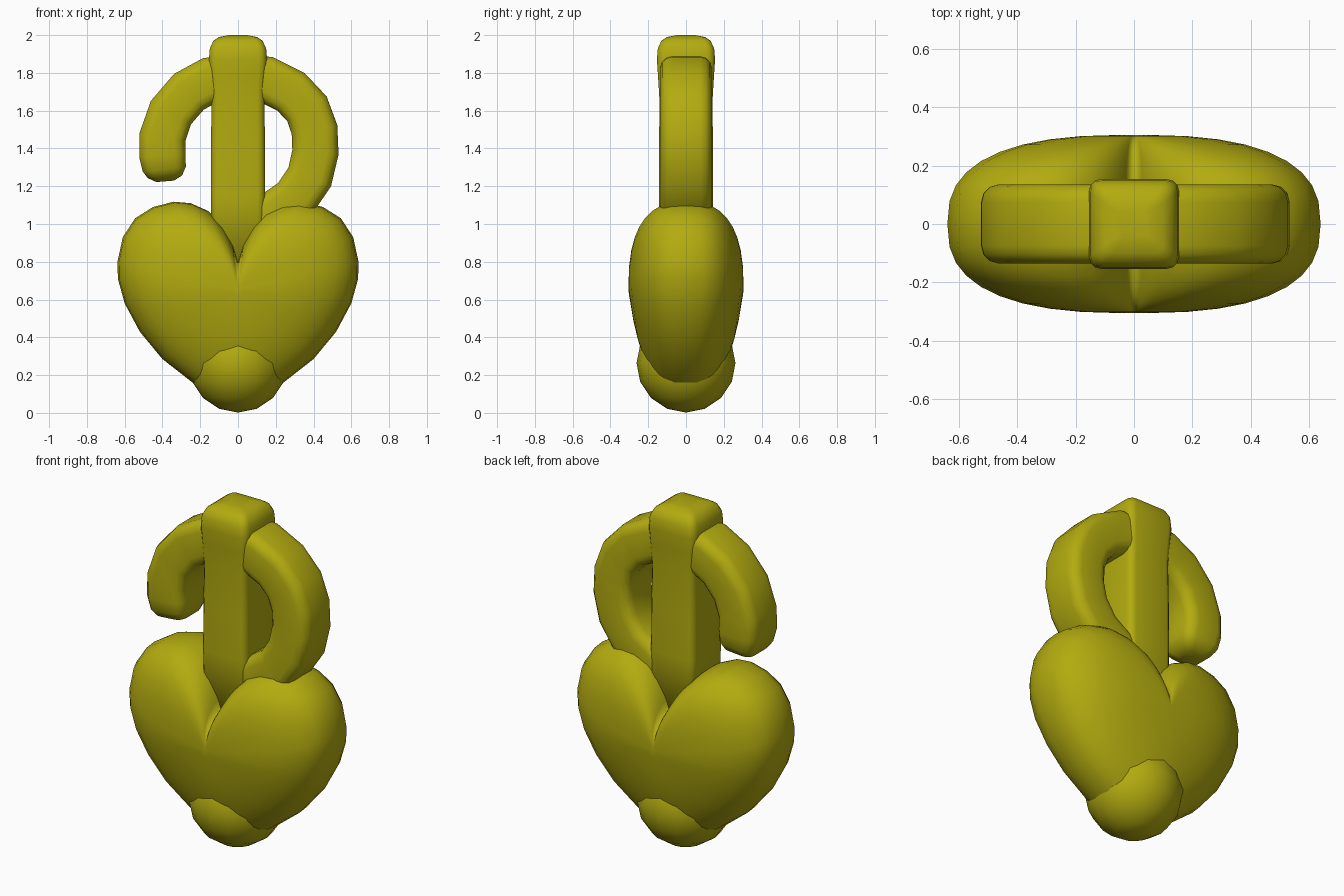
import bpy, bmesh, math
from mathutils import Vector

if "Cube" in bpy.data.objects:
    bpy.data.objects.remove(bpy.data.objects["Cube"])

OLIVE = (0.45, 0.41, 0.005, 1)
olive = bpy.data.materials.new("olive_yellow")
olive.use_nodes = True
olive.diffuse_color = OLIVE
bsdf = next(n for n in olive.node_tree.nodes if n.type == 'BSDF_PRINCIPLED')
bsdf.inputs["Base Color"].default_value = OLIVE
bsdf.inputs["Roughness"].default_value = 0.6


def finish(name, bm):
    bmesh.ops.recalc_face_normals(bm, faces=bm.faces)
    for f in bm.faces:
        f.smooth = True
    mesh = bpy.data.meshes.new(name)
    bm.to_mesh(mesh)
    bm.free()
    mesh.materials.append(olive)
    obj = bpy.data.objects.new(name, mesh)
    bpy.context.collection.objects.link(obj)
    return obj


def loft(name, rings):
    """Skin a list of closed rings and cap both ends."""
    bm = bmesh.new()
    loops = [[bm.verts.new(p) for p in ring] for ring in rings]
    n = len(loops[0])
    for a, b in zip(loops, loops[1:]):
        for i in range(n):
            j = (i + 1) % n
            bm.faces.new((a[i], a[j], b[j], b[i]))
    bm.faces.new(loops[0])
    bm.faces.new(loops[-1])
    return finish(name, bm)


def rounded_square(half_u, half_v, radius, steps):
    """Rounded rectangle as (u, v) pairs."""
    pts = []
    for k, (su, sv) in enumerate([(1, 1), (-1, 1), (-1, -1), (1, -1)]):
        for s in range(steps + 1):
            a = math.pi / 2 * (k + s / steps)
            pts.append((su * (half_u - radius) + radius * math.cos(a),
                        sv * (half_v - radius) + radius * math.sin(a)))
    return pts


# Puffy heart: the outline shrinks toward the front and back along a soft curve
MID = 0.65
half = [(0.03, 0.9), (0.09, 1.0), (0.16, 1.07), (0.25, 1.11), (0.34, 1.118),
        (0.45, 1.09), (0.545, 1.03), (0.61, 0.93), (0.638, 0.8), (0.636, 0.71),
        (0.6, 0.58), (0.52, 0.43), (0.4, 0.285), (0.24, 0.16), (0.12, 0.1)]
outline = [(0, 0.8)] + half + [(0, 0.08)] + [(-x, z) for x, z in reversed(half)]


def heart_ring(t):
    s = max(math.cos(t), 0) ** (2 / 2.6)
    depth = 0.305 * abs(math.sin(t)) ** (2 / 2.6) * (1 if t > 0 else -1)
    ring = []
    for x, z in outline:
        zz = MID + s * (z - MID)
        ring.append((s * x, depth * (1 - 0.45 * max(0, MID - zz)), zz))
    return ring


STEPS = 9
loft("heart_body", [heart_ring(math.pi / 2 * 0.985 * i / STEPS)
                    for i in range(-STEPS, STEPS + 1)])

# Ball at the foot of the heart
bm = bmesh.new()
bmesh.ops.create_uvsphere(bm, u_segments=16, v_segments=8, radius=0.262)
bmesh.ops.translate(bm, verts=bm.verts, vec=(0, 0, 0.264))
finish("bottom_ball", bm)

# Square post with a slightly swollen, rounded head
post = [(0.7, 0.14), (1.15, 0.144), (1.4, 0.143), (1.65, 0.14), (1.78, 0.148),
        (1.87, 0.154), (1.93, 0.149), (1.97, 0.13), (1.99, 0.1), (2.0, 0.05)]
loft("post", [[(u, v, z) for u, v in rounded_square(w, w, w * 0.28, 3)]
              for z, w in post])

# Curled hook: a soft square section swept along a ring-like path
path = [(0, 0.97), (0.17, 1.04), (0.3, 1.13), (0.38, 1.25), (0.41, 1.38),
        (0.405, 1.5), (0.365, 1.61), (0.28, 1.7), (0.15, 1.765), (0, 1.78),
        (-0.15, 1.76), (-0.26, 1.7), (-0.355, 1.59), (-0.4, 1.46),
        (-0.4, 1.36), (-0.39, 1.29), (-0.387, 1.25), (-0.385, 1.226)]
end_scale = {len(path) - 3: 0.93, len(path) - 2: 0.74, len(path) - 1: 0.38}
section = rounded_square(0.123, 0.135, 0.06, 3)
centres = [Vector((x, 0, z)) for x, z in path]
rings = []
for i, c in enumerate(centres):
    tangent = centres[min(i + 1, len(path) - 1)] - centres[max(i - 1, 0)]
    side = tangent.normalized().cross(Vector((0, 1, 0)))
    k = end_scale.get(i, 1)
    rings.append([c + k * (u * side + Vector((0, v, 0))) for u, v in section])
loft("curled_hook", rings)
